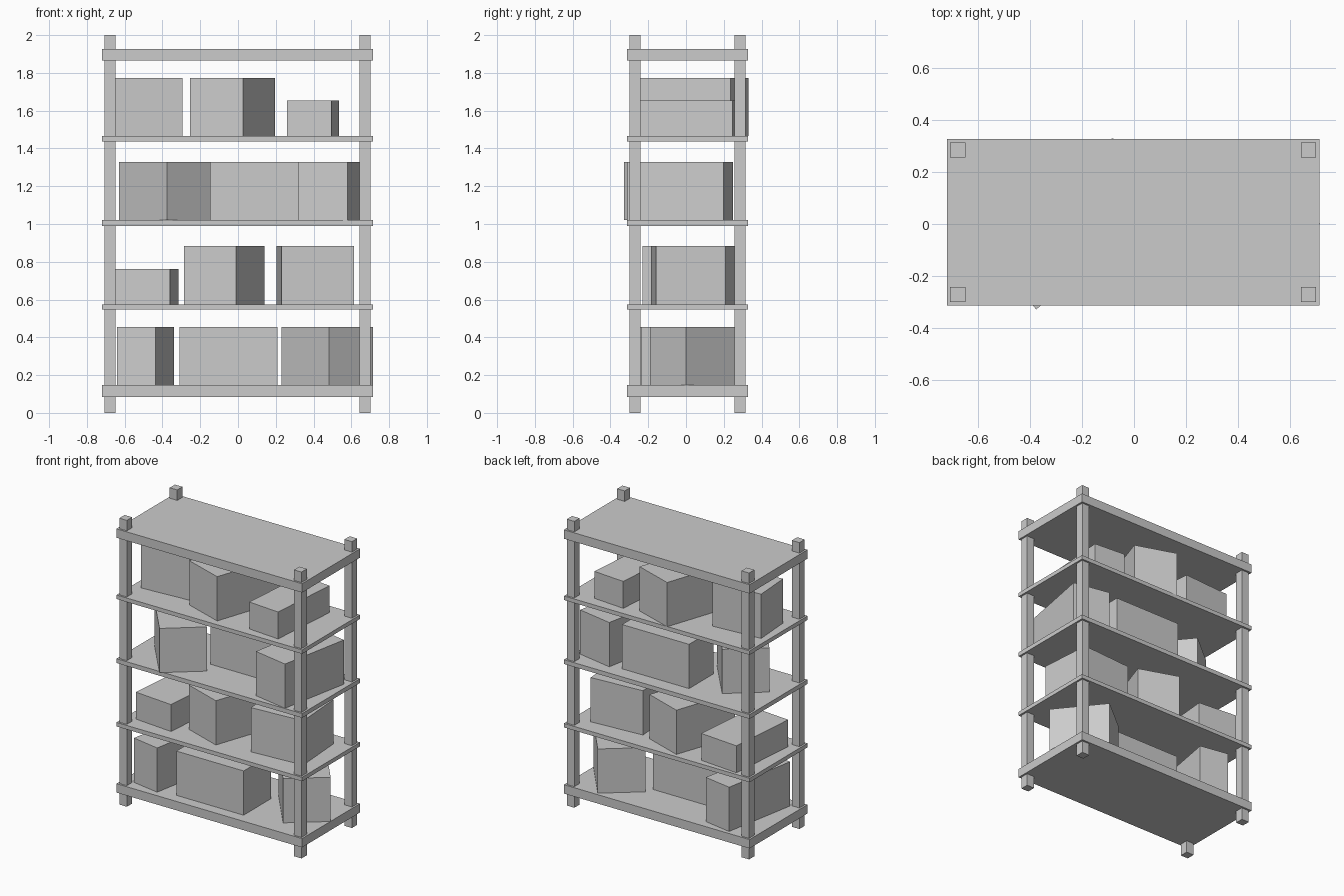
import bpy
import math

default = bpy.data.objects.get("Cube")
if default:
    bpy.data.objects.remove(default, do_unlink=True)

grey = bpy.data.materials.new("plain_grey")
grey.use_nodes = True
grey.diffuse_color = (0.6, 0.6, 0.6, 1)
grey.node_tree.nodes["Principled BSDF"].inputs["Base Color"].default_value = (0.6, 0.6, 0.6, 1)


def add_block(name, centre, size, bottom, top, angle=0.0):
    """Upright block with a turned footprint, standing between two heights."""
    bpy.ops.mesh.primitive_cube_add(
        size=1,
        location=(centre[0], centre[1], (bottom + top) / 2),
        rotation=(0, 0, math.radians(angle)))
    block = bpy.context.object
    block.name = name
    block.scale = (size[0], size[1], top - bottom)
    bpy.ops.object.transform_apply(location=False, rotation=False, scale=True)
    block.data.materials.append(grey)
    return block


# Corner posts
MID_X, MID_Y = -0.003, 0.007
for side, sx in (("right", -1), ("left", 1)):
    for end, sy in (("front", -1), ("back", 1)):
        add_block(f"{end}_{side}_post",
                  (MID_X + sx * 0.675, MID_Y + sy * 0.278),
                  (0.058, 0.058), 0, 2)

# Shelf boards: thick at the ends, thin between
boards = {
    "bottom_shelf": (0.085, 0.147),
    "lower_shelf": (0.547, 0.575),
    "middle_shelf": (0.99, 1.02),
    "upper_shelf": (1.437, 1.465),
    "top_shelf": (1.865, 1.927),
}
for name, (low, high) in boards.items():
    add_block(name, (MID_X, MID_Y), (1.434, 0.64), low, high)

# Boxes on each shelf: name, centre, footprint, turn
TALL, SHORT = 0.309, 0.188
boxes = {
    "bottom_shelf": [
        ("narrow_box", (-0.49, 0.016), (0.209, 0.543), -10.3),
        ("long_box", (-0.05, -0.088), (0.52, 0.3), 0),
        ("turned_box", (0.473, 0.06), (0.302, 0.397), 39),
    ],
    "lower_shelf": [
        ("short_box", (-0.482, 0.04), (0.29, 0.51), -5),
        ("turned_box", (-0.073, 0.035), (0.291, 0.459), -19.1),
        ("square_box", (0.41, 0.012), (0.386, 0.37), 4),
    ],
    "middle_shelf": [
        ("turned_box", (-0.387, -0.08), (0.3, 0.397), 39.5),
        ("long_box", (0.076, 0.094), (0.518, 0.267), 0),
        ("narrow_box", (0.499, -0.03), (0.265, 0.519), -10.9),
    ],
    "upper_shelf": [
        ("square_box", (-0.484, 0.01), (0.361, 0.27), 4),
        ("turned_box", (-0.03, 0.032), (0.296, 0.529), -18.7),
        ("short_box", (0.398, -0.001), (0.236, 0.512), -4.5),
    ],
}
for shelf, items in boxes.items():
    base = boards[shelf][1]
    for name, centre, size, angle in items:
        height = SHORT if name == "short_box" else TALL
        add_block(f"{shelf}_{name}", centre, size, base, base + height, angle)
